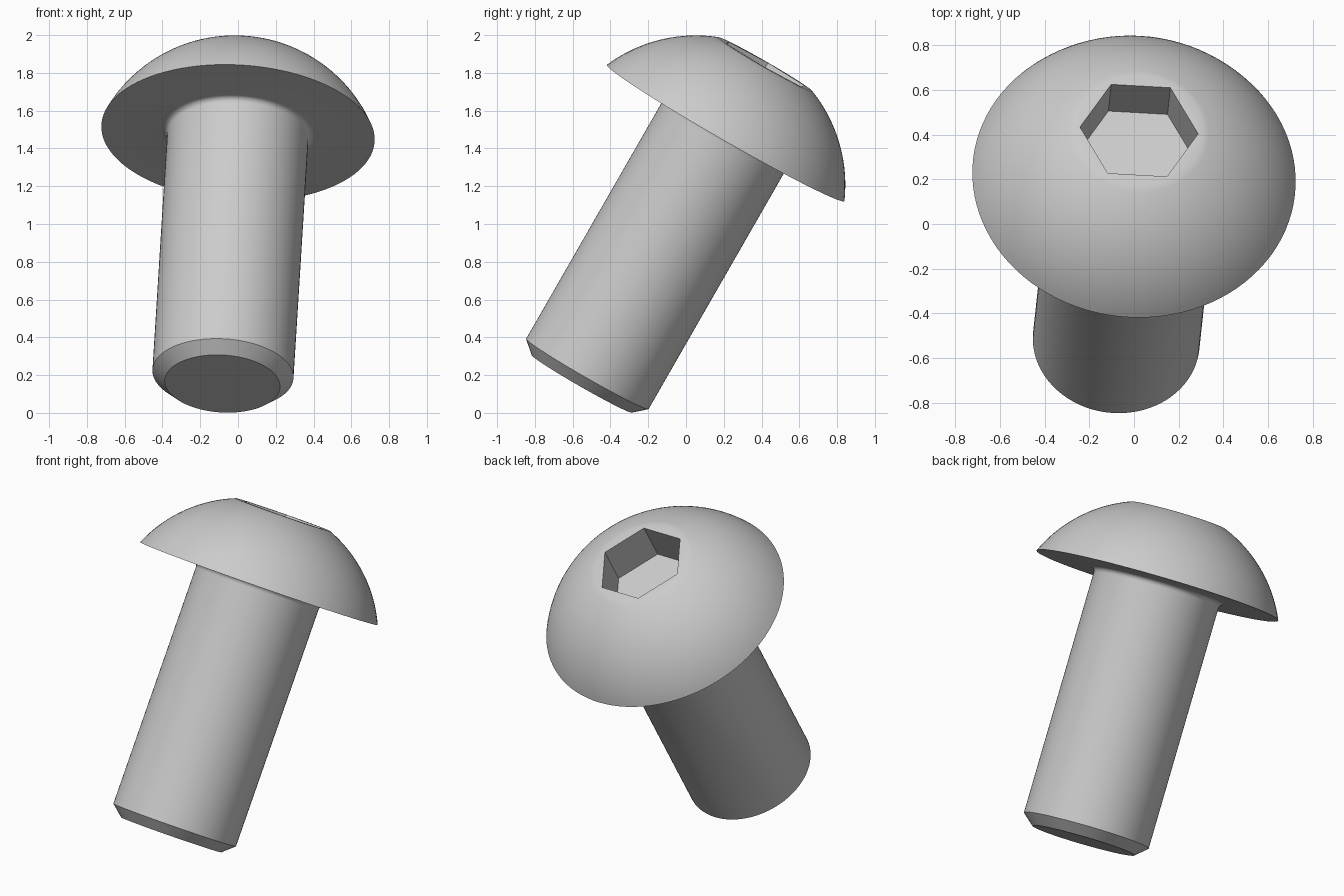
import bpy, bmesh, math
from mathutils import Matrix, Vector

cube = bpy.data.objects.get("Cube")
if cube:
    bpy.data.objects.remove(cube, do_unlink=True)

SEGMENTS = 96
HEAD_R, SHANK_R, FLAT_R, HEX_R = 0.725, 0.374, 0.288, 0.265
HEAD_H, SHANK_L, CHAMFER_L, FILLET = 0.42, 1.473, 0.06, 0.03
SOCKET_DEPTH = 0.24
DOME_R, DOME_Z = 0.791, -0.317


def hex_radius(angle):
    """Distance from the centre to a hexagon's side at an angle."""
    return HEX_R * math.cos(math.pi / 6) / math.cos(angle % (math.pi / 3) - math.pi / 6)


def ring(bm, r, z, hexagon=False):
    verts = []
    for i in range(SEGMENTS):
        a = 2 * math.pi * i / SEGMENTS
        d = hex_radius(a) if hexagon else r
        verts.append(bm.verts.new((d * math.cos(a), d * math.sin(a), z)))
    return verts


# Profile from the shank tip up, along the screw's own axis
profile = [(0.306, -SHANK_L - CHAMFER_L), (SHANK_R, -SHANK_L)]
# Fillet under the head
for i in range(7):
    a = math.pi / 2 * i / 6
    profile.append((SHANK_R + FILLET * (1 - math.cos(a)), -FILLET * (1 - math.sin(a))))
# Domed head
start = math.atan2(-DOME_Z, HEAD_R)
end = math.acos(FLAT_R / DOME_R)
for i in range(25):
    a = start + (end - start) * i / 24
    profile.append((DOME_R * math.cos(a), DOME_Z + DOME_R * math.sin(a)))

bm = bmesh.new()
rings = [ring(bm, r, z) for r, z in profile]
# Hexagonal socket
rings.append(ring(bm, 0, HEAD_H, True))
rings.append(ring(bm, 0, HEAD_H - SOCKET_DEPTH, True))
for low, high in zip(rings, rings[1:]):
    for i in range(SEGMENTS):
        j = (i + 1) % SEGMENTS
        bm.faces.new((low[i], low[j], high[j], high[i]))
bm.faces.new(rings[0][::-1])
bm.faces.new(rings[-1])
bmesh.ops.recalc_face_normals(bm, faces=bm.faces)

# Lean the screw about the centre of the head's underside
axis = Vector((0.054, 0.497, 0.866)).normalized()
side = Vector((0.265, -0.015, -0.008))
side = (side - axis * side.dot(axis)).normalized()
turn = Matrix((side, axis.cross(side), axis)).transposed().to_4x4()
bm.transform(Matrix.Translation((0, 0.21, 1.482)) @ turn)

mesh = bpy.data.meshes.new("button_head_screw")
bm.to_mesh(mesh)
bm.free()
screw = bpy.data.objects.new("button_head_screw", mesh)
bpy.context.collection.objects.link(screw)

# Plain grey metal
grey = bpy.data.materials.new("light_grey")
grey.use_nodes = True
colour = (0.6, 0.6, 0.6, 1)
grey.diffuse_color = colour
grey.node_tree.nodes["Principled BSDF"].inputs["Base Color"].default_value = colour
mesh.materials.append(grey)

bpy.ops.object.select_all(action="DESELECT")
screw.select_set(True)
bpy.context.view_layer.objects.active = screw
bpy.ops.object.shade_smooth_by_angle(angle=math.radians(30))
